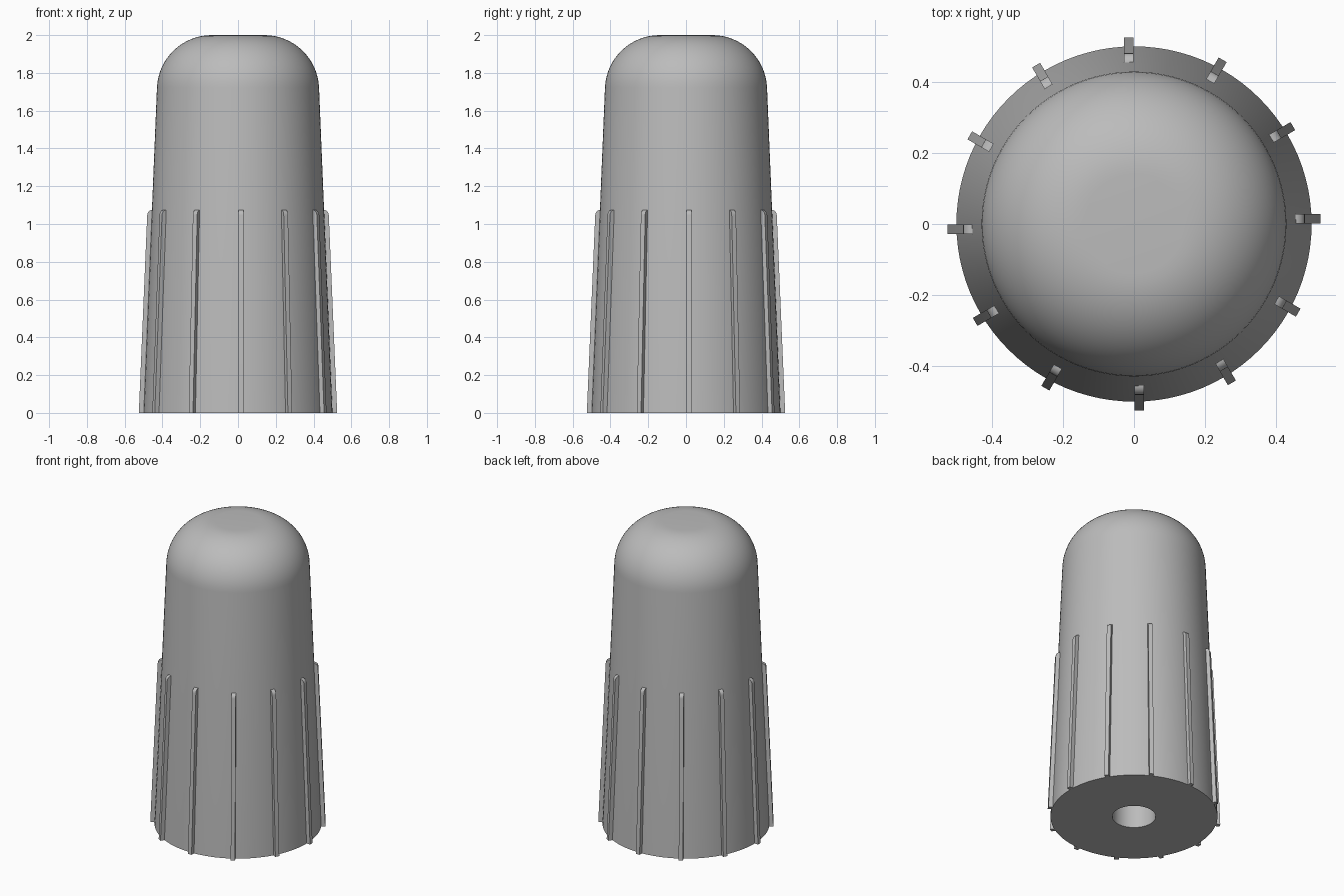
import bpy, bmesh, math
from mathutils import Matrix, Vector

if "Cube" in bpy.data.objects:
    bpy.data.objects.remove(bpy.data.objects["Cube"])

grey = bpy.data.materials.new("plain_grey")
grey.diffuse_color = (0.5, 0.5, 0.5, 1)
grey.use_nodes = True
grey.node_tree.nodes["Principled BSDF"].inputs["Base Color"].default_value = grey.diffuse_color


def finish(bm, name):
    bmesh.ops.remove_doubles(bm, verts=bm.verts, dist=1e-5)
    bmesh.ops.recalc_face_normals(bm, faces=bm.faces)
    mesh = bpy.data.meshes.new(name)
    bm.to_mesh(mesh)
    bm.free()
    mesh.materials.append(grey)
    obj = bpy.data.objects.new(name, mesh)
    bpy.context.collection.objects.link(obj)
    return obj


# Tapered cap: bore, flat base, drafted wall, rounded shoulder and flat crown
BASE_R, FILLET = 0.5, 0.29
BORE_R, BORE_DEPTH = 0.13, 1.2
draft = math.radians(2.36)
centre_z = 2.0 - FILLET
# Fillet centre chosen so that the arc is tangent to the drafted wall
tangent_z = centre_z + FILLET * math.sin(draft)
centre_r = BASE_R - tangent_z * math.tan(draft) - FILLET * math.cos(draft)
profile = [(0, BORE_DEPTH), (BORE_R, BORE_DEPTH), (BORE_R, 0), (BASE_R, 0)]
STEPS = 16
for i in range(STEPS + 1):
    a = draft + (math.pi / 2 - draft) * i / STEPS
    profile.append((centre_r + FILLET * math.cos(a), centre_z + FILLET * math.sin(a)))
profile.append((0, 2.0))

bm = bmesh.new()
verts = [bm.verts.new((r, 0, z)) for r, z in profile]
edges = [bm.edges.new(pair) for pair in zip(verts, verts[1:])]
bmesh.ops.spin(bm, geom=verts + edges, cent=(0, 0, 0), axis=(0, 0, 1),
               angle=math.tau, steps=96, use_merge=False)
cap = finish(bm, "cap_body")

# Twelve grip ribs, each set to one side of its radial line, with a rounded top
RIB_W, RIB_TOP, ROUND = 0.026, 1.075, 0.028
side = [(0.44, 0), (0.525, 0)]
outer_top = 0.525 - RIB_TOP * math.tan(draft)
for i in range(7):
    a = math.pi / 2 * i / 6
    side.append((outer_top - ROUND + ROUND * math.cos(a),
                 RIB_TOP - ROUND + ROUND * math.sin(a)))
side.append((0.44, RIB_TOP))

bm = bmesh.new()
for k in range(12):
    turn = Matrix.Rotation(math.tau * k / 12, 4, 'Z')
    face = bm.faces.new([bm.verts.new(turn @ Vector((r, 0.002, z))) for r, z in side])
    new = bmesh.ops.extrude_face_region(bm, geom=[face])["geom"]
    bmesh.ops.translate(bm, verts=[v for v in new if isinstance(v, bmesh.types.BMVert)],
                        vec=turn @ Vector((0, RIB_W, 0)))
ribs = finish(bm, "grip_ribs")

# Smooth surfaces with crisp edges
for obj in (cap, ribs):
    bpy.ops.object.select_all(action='DESELECT')
    obj.select_set(True)
    bpy.context.view_layer.objects.active = obj
    bpy.ops.object.shade_smooth_by_angle(angle=math.radians(30))
